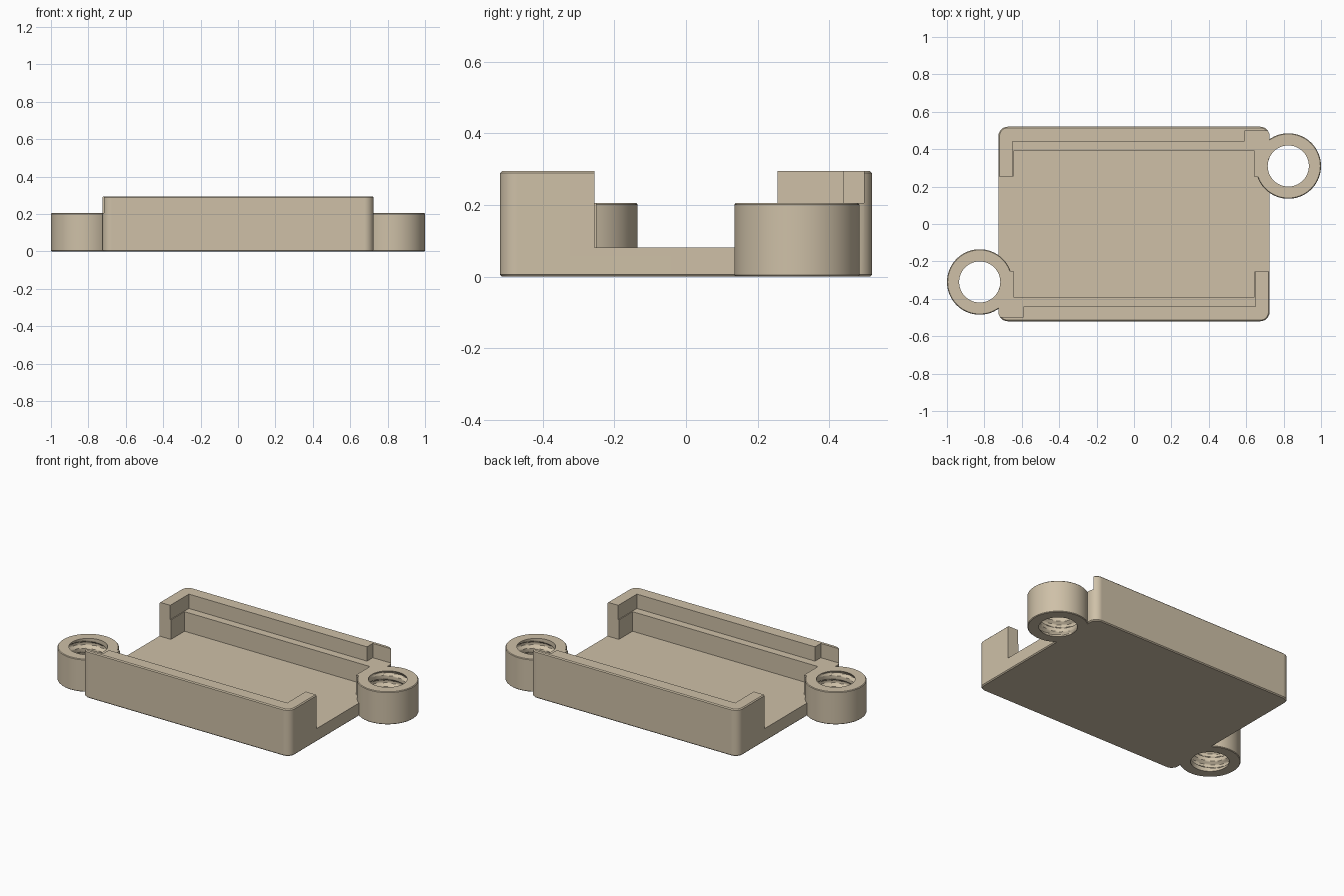
import bpy
import bmesh
import math
from mathutils import Matrix, Vector

cube = bpy.data.objects.get("Cube")
if cube:
    bpy.data.objects.remove(cube, do_unlink=True)

FLOOR, LEDGE, TOP = 0.082, 0.205, 0.295
HALF_X, HALF_Y = 0.725, 0.52
RING = Vector((0.825, 0.31, 0))
RING_R, HOLE_R = 0.175, 0.11


def make(name, bm):
    bmesh.ops.recalc_face_normals(bm, faces=bm.faces)
    mesh = bpy.data.meshes.new(name)
    bm.to_mesh(mesh)
    bm.free()
    obj = bpy.data.objects.new(name, mesh)
    bpy.context.collection.objects.link(obj)
    return obj


def box(name, x0, x1, y0, y1, z0, z1, turn=0):
    bm = bmesh.new()
    size = Matrix.Diagonal((x1 - x0, y1 - y0, z1 - z0, 1))
    place = Matrix.Translation(((x0 + x1) / 2, (y0 + y1) / 2, (z0 + z1) / 2))
    bmesh.ops.create_cube(bm, size=1, matrix=Matrix.Rotation(turn, 4, 'Z') @ place @ size)
    return make(name, bm)


def bevel(bm, edges, offset, segments):
    bmesh.ops.bevel(bm, geom=edges, offset=offset, offset_type='OFFSET',
                    segments=segments, profile=0.5, affect='EDGES')


def combine(target, other, operation):
    mod = target.modifiers.new("join", 'BOOLEAN')
    mod.operation = operation
    mod.solver = 'EXACT'
    mod.object = other
    with bpy.context.temp_override(object=target, active_object=target):
        bpy.ops.object.modifier_apply(modifier=mod.name)
    bpy.data.objects.remove(other, do_unlink=True)


def lathe(name, rows, radius, centre, turn, sides):
    """Stack of loops; radius(z, angle) gives the distance from the axis."""
    bm = bmesh.new()
    move = Matrix.Rotation(turn, 4, 'Z') @ Matrix.Translation(centre)
    loops = []
    for z in rows:
        loop = []
        for i in range(sides):
            a = math.tau * i / sides
            r = radius(z, a)
            loop.append(bm.verts.new(move @ Vector((r * math.cos(a), r * math.sin(a), z))))
        loops.append(loop)
    for low, high in zip(loops, loops[1:]):
        for i in range(sides):
            j = (i + 1) % sides
            bm.faces.new((low[i], low[j], high[j], high[i]))
    bm.faces.new(loops[0][::-1])
    bm.faces.new(loops[-1])
    return make(name, bm)


def ring_radius(z, angle):
    return RING_R - (0.004 if z in (0, LEDGE) else 0)


def thread_radius(z, angle):
    phase = (z / 0.07 - angle / math.tau) % 1
    groove = min(1, max(0, 1.6 - abs(phase - 0.5) * 5))
    fade = min(1, max(0, min(z, LEDGE - z) / 0.025))
    return HOLE_R + 0.018 * groove * fade


# Rounded tray block
bm = bmesh.new()
bmesh.ops.create_cube(bm, size=1, matrix=Matrix.Translation((0, 0, TOP / 2))
                      @ Matrix.Diagonal((2 * HALF_X, 2 * HALF_Y, TOP, 1)))
upright = [e for e in bm.edges if abs(e.verts[0].co.z - e.verts[1].co.z) > 0.1]
bevel(bm, upright, 0.05, 8)
rims = [e for e in bm.edges if abs(e.verts[0].co.z - e.verts[1].co.z) < 0.001]
bevel(bm, rims, 0.006, 1)
tray = make("tray", bm)

# Floor pocket, then the wider pocket above the side ledges
combine(tray, box("floor_cut", -0.645, 0.645, -0.39, 0.39, FLOOR, 0.5), 'DIFFERENCE')
combine(tray, box("ledge_cut", -0.65, 0.65, -0.44, 0.44, LEDGE, 0.5), 'DIFFERENCE')

# Each end: opening, lowered corner, and threaded ring
for turn in (0, math.pi):
    combine(tray, box("end_cut", 0.55, 0.9, -0.255, 0.25, FLOOR, 0.5, turn), 'DIFFERENCE')
    combine(tray, box("corner_cut", 0.59, 0.9, 0, 0.497, LEDGE, 0.5, turn), 'DIFFERENCE')
    rows = (0, 0.004, LEDGE - 0.004, LEDGE)
    combine(tray, lathe("ring", rows, ring_radius, RING, turn, 72), 'UNION')
    rows = [-0.01 + 0.225 * k / 44 for k in range(45)]
    combine(tray, lathe("thread_cut", rows, thread_radius, RING, turn, 48), 'DIFFERENCE')

# Plastic colour and shading
tan = bpy.data.materials.new("tan_plastic")
tan.use_nodes = True
colour = (0.62, 0.53, 0.39, 1)
tan.diffuse_color = colour
tan.node_tree.nodes["Principled BSDF"].inputs["Base Color"].default_value = colour
tray.data.materials.clear()
tray.data.materials.append(tan)
for face in tray.data.polygons:
    face.material_index = 0

bpy.ops.object.select_all(action='DESELECT')
tray.select_set(True)
bpy.context.view_layer.objects.active = tray
bpy.ops.object.shade_smooth_by_angle(angle=math.radians(30))
weighted = tray.modifiers.new("even_shading", 'WEIGHTED_NORMAL')
weighted.keep_sharp = True
